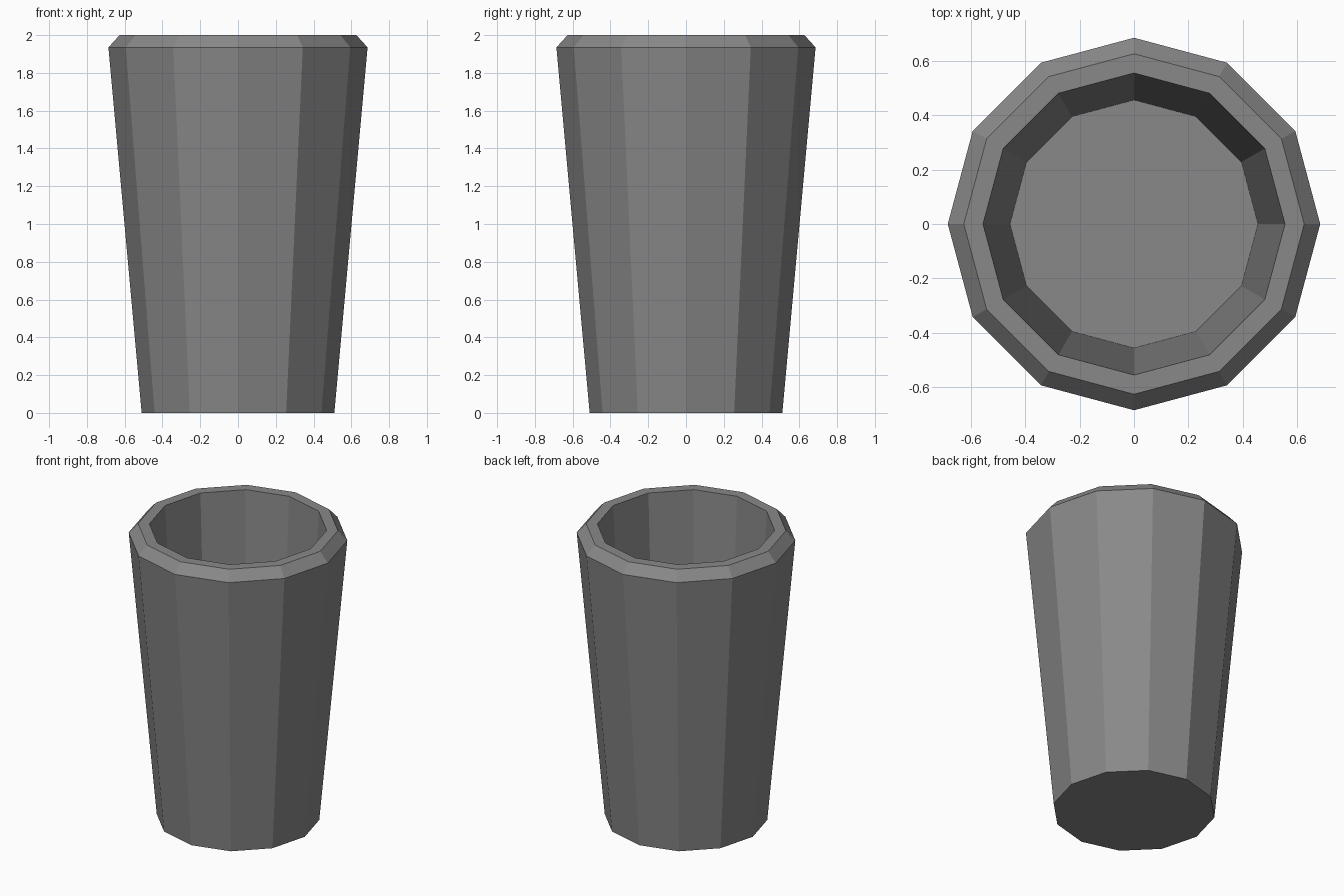
import bpy
import bmesh
import math

if "Cube" in bpy.data.objects:
    bpy.data.objects.remove(bpy.data.objects["Cube"])

SIDES = 12

# Wall section as (radius, height): outer base, shoulder, rim, inner lip, inner floor
PROFILE = [(0.51, 0.0), (0.686, 1.935), (0.627, 2.0), (0.556, 2.0), (0.457, 0.1)]

grey = bpy.data.materials.new("grey")
grey.diffuse_color = (0.25, 0.25, 0.25, 1.0)
grey.use_nodes = True
grey.node_tree.nodes["Principled BSDF"].inputs["Base Color"].default_value = grey.diffuse_color


def ring(bm, radius, z):
    step = 2 * math.pi / SIDES
    return [bm.verts.new((radius * math.cos(i * step), radius * math.sin(i * step), z))
            for i in range(SIDES)]


# Tapered, hollow cup with a bevelled rim
bm = bmesh.new()
rings = [ring(bm, r, z) for r, z in PROFILE]
for low, high in zip(rings, rings[1:]):
    for i in range(SIDES):
        j = (i + 1) % SIDES
        bm.faces.new((low[i], low[j], high[j], high[i]))

# Underside and inner floor
bm.faces.new(rings[0][::-1])
bm.faces.new(rings[-1])
bmesh.ops.recalc_face_normals(bm, faces=bm.faces)

mesh = bpy.data.meshes.new("cup")
bm.to_mesh(mesh)
bm.free()
mesh.materials.append(grey)
cup = bpy.data.objects.new("cup", mesh)
bpy.context.collection.objects.link(cup)
